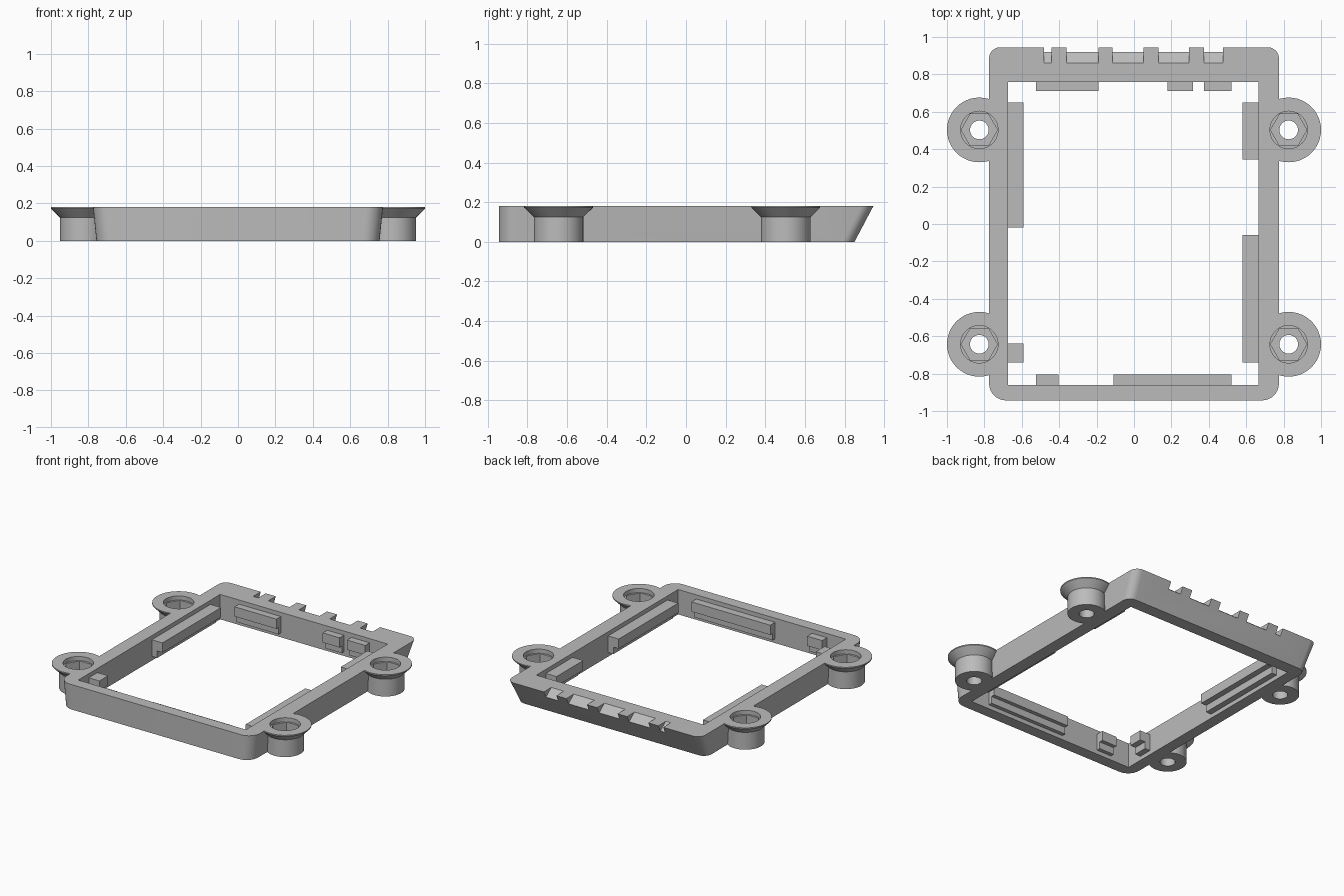
import bpy, bmesh, math
from mathutils import Vector

if "Cube" in bpy.data.objects:
    bpy.data.objects.remove(bpy.data.objects["Cube"], do_unlink=True)

HEIGHT = 0.18
LEFT, RIGHT, FRONT, BACK = -0.675, 0.665, -0.86, 0.76   # inner opening

grey = bpy.data.materials.new("plain_grey")
grey.use_nodes = True
COLOUR = (0.5, 0.5, 0.5, 1)
grey.diffuse_color = COLOUR
grey.node_tree.nodes["Principled BSDF"].inputs["Base Color"].default_value = COLOUR


def loft(name, rings):
    """Solid through a stack of matching closed rings, capped at both ends."""
    bm = bmesh.new()
    loops = [[bm.verts.new(p) for p in ring] for ring in rings]
    n = len(loops[0])
    for low, high in zip(loops, loops[1:]):
        for i in range(n):
            j = (i + 1) % n
            bm.faces.new((low[i], low[j], high[j], high[i]))
    bm.faces.new(loops[0][::-1])
    bm.faces.new(loops[-1])
    bmesh.ops.recalc_face_normals(bm, faces=bm.faces)
    mesh = bpy.data.meshes.new(name)
    bm.to_mesh(mesh)
    bm.free()
    mesh.materials.append(grey)
    obj = bpy.data.objects.new(name, mesh)
    bpy.context.collection.objects.link(obj)
    return obj


def box(name, x0, x1, y0, y1, z0, z1):
    return loft(name, [[(x0, y0, z), (x1, y0, z), (x1, y1, z), (x0, y1, z)] for z in (z0, z1)])


def circle(x, y, z, r, n):
    return [(x + r * math.cos(a), y + r * math.sin(a), z)
            for a in (math.tau * i / n for i in range(n))]


def lathe(name, x, y, profile, n=48):
    return loft(name, [circle(x, y, z, r, n) for r, z in profile])


def rounded_outline(half_width, front, back, z, front_r=0.09, back_r=0.06, steps=8):
    corners = [(half_width, back, back_r, 0), (-half_width, back, back_r, 1),
               (-half_width, front, front_r, 2), (half_width, front, front_r, 3)]
    ring = []
    for x, y, r, quarter in corners:
        cx = x - math.copysign(r, x)
        cy = y - math.copysign(r, y)
        for i in range(steps + 1):
            a = (quarter + i / steps) * math.pi / 2
            ring.append((cx + r * math.cos(a), cy + r * math.sin(a), z))
    return ring


def carve(target, cutters):
    """Subtract each cutter, then discard it."""
    for cutter in cutters:
        mod = target.modifiers.new("cut", "BOOLEAN")
        mod.operation = "DIFFERENCE"
        mod.solver = "EXACT"
        mod.object = cutter
        bpy.context.view_layer.update()
        graph = bpy.context.evaluated_depsgraph_get()
        result = bpy.data.meshes.new_from_object(target.evaluated_get(graph))
        target.modifiers.clear()
        target.data = result
        bpy.data.objects.remove(cutter, do_unlink=True)


def opening():
    return box("opening_cutter", LEFT, RIGHT, FRONT, BACK, -0.1, 0.3)


def pocket(x, y):
    """Round recess, hexagonal nut seat and screw hole."""
    return [lathe("recess_cutter", x, y, [(0.1, 0.15), (0.1, 0.3)]),
            lathe("nut_cutter", x, y, [(0.097, 0.07), (0.097, 0.29)], 6),
            lathe("hole_cutter", x, y, [(0.05, -0.1), (0.05, 0.28)], 32)]


# Frame with a back wall that leans outward
frame = loft("frame", [rounded_outline(0.757, -0.943, 0.85, 0),
                       rounded_outline(0.775, -0.943, 0.945, HEIGHT)])
carve(frame, [opening()])

# Sloped notches along the back rim, leaving four teeth
for x0, x1 in [(-0.48, -0.44), (-0.36, -0.19), (-0.115, 0.05), (0.13, 0.295), (0.375, 0.475)]:
    wedge = [(0.86, HEIGHT), (0.98, 0.086), (0.98, 0.3), (0.86, 0.3)]
    carve(frame, [loft("notch_cutter", [[(x, y, z) for y, z in wedge] for x in (x0, x1)])])

# Four flared screw bosses
bosses = []
for side, sx in (("right", -1), ("left", 1)):
    for end, y in (("front", -0.643), ("back", 0.503)):
        x = sx * 0.827
        boss = lathe(f"{end}_{side}_boss", x, y,
                     [(0.125, 0), (0.125, 0.125), (0.173, 0.172), (0.173, HEIGHT)])
        carve(boss, pocket(x, y) + [opening()])
        carve(frame, pocket(x, y))
        bosses.append(boss)

# Retaining clips: wide lip on a shallower foot, against each inner wall
def clip(name, wall, a, b):
    inward, depth = {"left": (1, 0.085), "right": (-1, 0.085),
                     "front": (1, 0.055), "back": (-1, 0.05)}[wall]
    base = {"left": LEFT, "right": RIGHT, "front": FRONT, "back": BACK}[wall]
    back, foot, lip = (base + inward * d for d in (-0.02, depth / 2, depth))
    section = [(back, 0.03), (foot, 0.03), (foot, 0.08), (lip, 0.08), (lip, 0.15), (back, 0.15)]
    along_y = wall in ("left", "right")
    return loft(name, [[(p, t, z) if along_y else (t, p, z) for p, z in section] for t in (a, b)])


for wall, a, b in [("left", -0.02, 0.65), ("left", -0.74, -0.64),
                   ("right", 0.345, 0.65), ("right", -0.74, -0.06),
                   ("front", -0.525, -0.405), ("front", -0.11, 0.52),
                   ("back", -0.525, -0.19), ("back", 0.18, 0.315), ("back", 0.375, 0.52)]:
    clip(f"{wall}_wall_clip", wall, a, b)

# Smooth round surfaces while keeping the edges crisp
bpy.ops.object.select_all(action="DESELECT")
for obj in [frame] + bosses:
    obj.select_set(True)
bpy.context.view_layer.objects.active = frame
bpy.ops.object.shade_smooth_by_angle(angle=math.radians(30))
